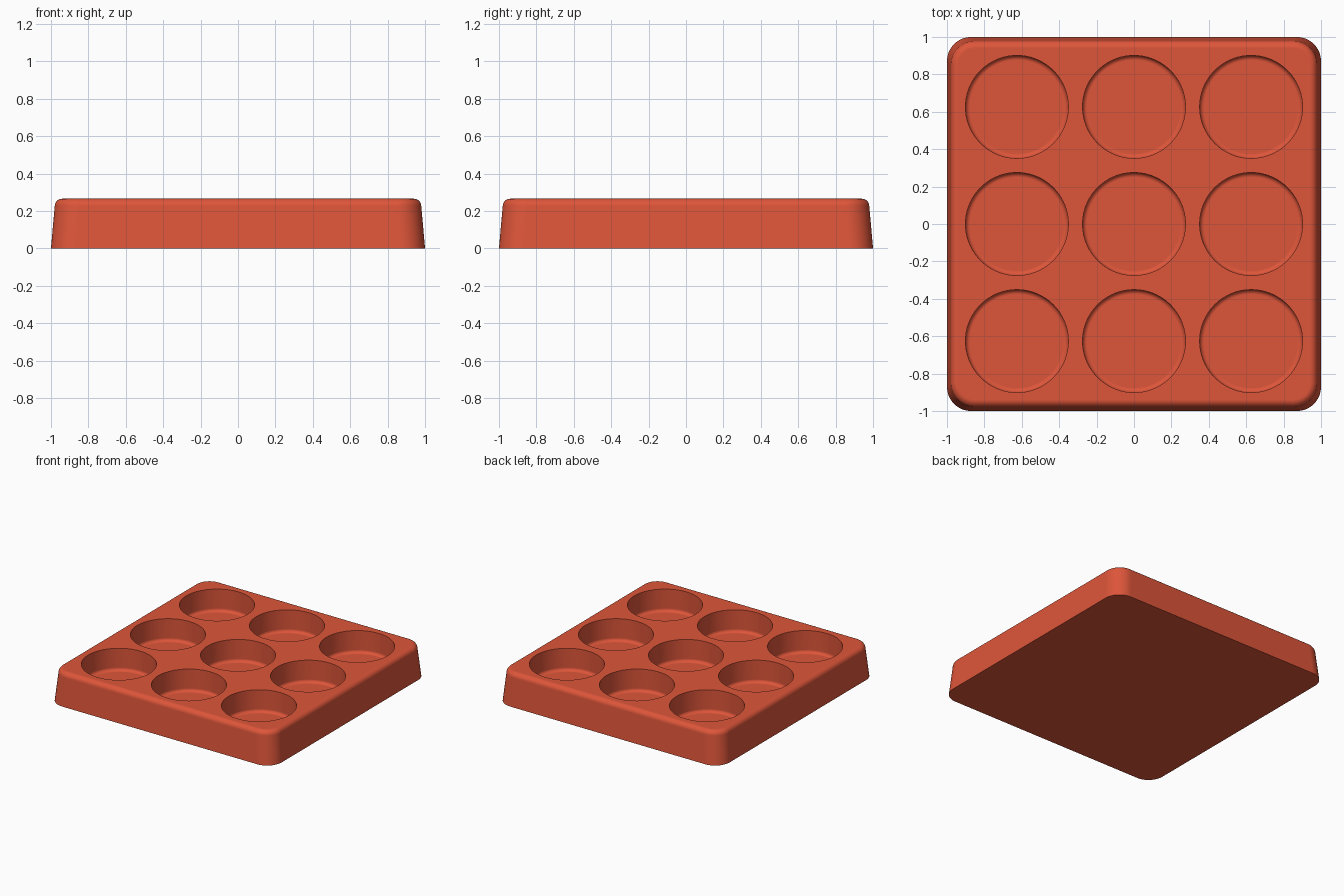
import bpy
import bmesh
from math import sin, cos, pi, radians

if "Cube" in bpy.data.objects:
    bpy.data.objects.remove(bpy.data.objects["Cube"], do_unlink=True)

HEIGHT = 0.265
TOP_FILLET = 0.04
CORNER = 0.13
TAPER = 0.02
PITCH = 0.626
POCKET_R = 0.275
POCKET_FLOOR = 0.085
POCKET_FILLET = 0.025

red = bpy.data.materials.new("terracotta_red")
red.use_nodes = True
colour = (0.73, 0.092, 0.042, 1)
red.diffuse_color = colour
red.node_tree.nodes["Principled BSDF"].inputs["Base Color"].default_value = colour


def rounded_square(half, radius, steps=14):
    points = []
    for quarter, (sx, sy) in enumerate([(1, 1), (-1, 1), (-1, -1), (1, -1)]):
        for i in range(steps + 1):
            a = (quarter + i / steps) * pi / 2
            points.append((sx * (half - radius) + radius * cos(a),
                           sy * (half - radius) + radius * sin(a)))
    return points


def circle(cx, cy, radius, steps=72):
    return [(cx + radius * cos(2 * pi * i / steps), cy + radius * sin(2 * pi * i / steps))
            for i in range(steps)]


def loft(bm, sections):
    """Skin a closed solid through (outline, z) sections, listed bottom to top."""
    rings = [[bm.verts.new((x, y, z)) for x, y in outline] for outline, z in sections]
    for low, high in zip(rings, rings[1:]):
        n = len(low)
        for i in range(n):
            j = (i + 1) % n
            bm.faces.new((low[i], low[j], high[j], high[i]))
    bm.faces.new(rings[0][::-1])
    bm.faces.new(rings[-1])


def make_object(name, bm):
    mesh = bpy.data.meshes.new(name)
    bm.to_mesh(mesh)
    bm.free()
    mesh.materials.append(red)
    obj = bpy.data.objects.new(name, mesh)
    bpy.context.collection.objects.link(obj)
    return obj


# Tray body: drafted walls and a rounded top edge
bm = bmesh.new()
sections = [(rounded_square(1, CORNER), 0)]
for i in range(9):
    a = i / 8 * pi / 2
    inset = TOP_FILLET * (1 - cos(a))
    sections.append((rounded_square(1 - TAPER - inset, CORNER - inset),
                     HEIGHT - TOP_FILLET * (1 - sin(a))))
loft(bm, sections)
tray = make_object("tray", bm)

# Nine round pockets with filleted floors, used as a cutter
bm = bmesh.new()
for row in (-1, 0, 1):
    for column in (-1, 0, 1):
        sections = []
        for i in range(8):
            a = i / 7 * pi / 2
            radius = POCKET_R - POCKET_FILLET * (1 - sin(a))
            z = POCKET_FLOOR + POCKET_FILLET * (1 - cos(a))
            sections.append((circle(column * PITCH, row * PITCH, radius), z))
        sections.append((circle(column * PITCH, row * PITCH, POCKET_R), HEIGHT + 0.1))
        loft(bm, sections)
cutter = make_object("pocket_cutter", bm)
cutter.hide_render = True

cut = tray.modifiers.new("pockets", "BOOLEAN")
cut.operation = "DIFFERENCE"
cut.solver = "EXACT"
cut.object = cutter

# Bake the cut, then smooth the rounded surfaces
bpy.ops.object.select_all(action="DESELECT")
tray.select_set(True)
bpy.context.view_layer.objects.active = tray
bpy.ops.object.modifier_apply(modifier=cut.name)
bpy.data.objects.remove(cutter, do_unlink=True)
bpy.ops.object.shade_smooth_by_angle(angle=radians(35))
normals = tray.modifiers.new("flat_face_normals", "WEIGHTED_NORMAL")
normals.keep_sharp = True
